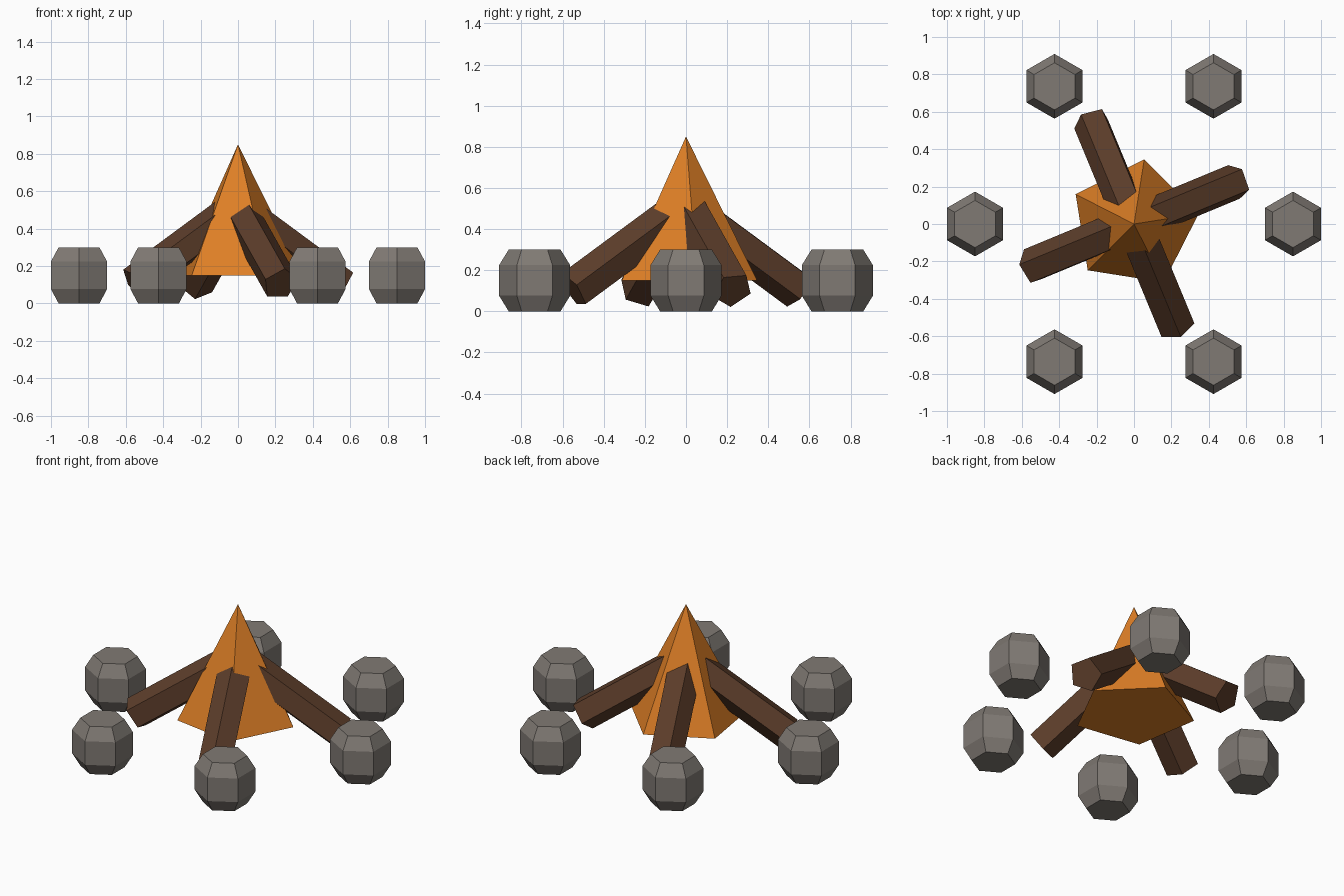
import bpy
import bmesh
from math import cos, sin, pi, radians
from mathutils import Vector

cube = bpy.data.objects.get("Cube")
if cube:
    bpy.data.objects.remove(cube, do_unlink=True)


def srgb(*rgb):
    return tuple((c / 255 / 12.92) if c < 10 else ((c / 255 + 0.055) / 1.055) ** 2.4 for c in rgb) + (1.0,)


def material(name, color):
    mat = bpy.data.materials.new(name)
    mat.use_nodes = True
    mat.diffuse_color = color
    mat.node_tree.nodes["Principled BSDF"].inputs["Base Color"].default_value = color
    return mat


stone_grey = material("stone grey", srgb(128, 122, 116))
bark_brown = material("bark brown", srgb(92, 61, 42))
flame_orange = material("flame orange", srgb(222, 127, 38))


def loft(name, rings, mat):
    """Flat-shaded solid through rings of points; a one-point ring is a tip."""
    bm = bmesh.new()
    rows = [[bm.verts.new(p) for p in ring] for ring in rings]
    for low, high in zip(rows, rows[1:]):
        n = len(low)
        for i in range(n):
            j = (i + 1) % n
            if len(high) == 1:
                bm.faces.new((low[i], low[j], high[0]))
            else:
                bm.faces.new((low[i], low[j], high[j], high[i]))
    for row in (rows[0], rows[-1]):
        if len(row) > 2:
            bm.faces.new(row)
    bmesh.ops.recalc_face_normals(bm, faces=bm.faces)
    mesh = bpy.data.meshes.new(name)
    bm.to_mesh(mesh)
    bm.free()
    mesh.materials.append(mat)
    obj = bpy.data.objects.new(name, mesh)
    bpy.context.collection.objects.link(obj)
    return obj


def ring(center, u, v, radius, sides, start):
    angles = [radians(start) + 2 * pi * i / sides for i in range(sides)]
    return [center + radius * (cos(a) * u + sin(a) * v) for a in angles]


X, Y, Z = Vector((1, 0, 0)), Vector((0, 1, 0)), Vector((0, 0, 1))

# Flame: five-sided pyramid
loft("flame", [ring(0.15 * Z, X, Y, 0.35, 5, 9), [0.85 * Z]], flame_orange)

# Logs: pentagonal prisms leaning inward, each with its own roll
tilt = radians(34.3)
for k, roll in enumerate((60, 68, 38, 18)):
    azimuth = pi / 8 + k * pi / 2
    outward = Vector((cos(azimuth), sin(azimuth), 0))
    side = Vector((-sin(azimuth), cos(azimuth), 0))
    axis = outward * cos(tilt) - Z * sin(tilt)
    up = outward * sin(tilt) + Z * cos(tilt)
    foot = outward * 0.597 + Z * 0.103
    ends = [ring(foot - axis * d, side, up, 0.1, 5, roll) for d in (0, 0.7)]
    loft(f"log_{k + 1}", ends, bark_brown)

# Stones: chamfered hexagonal blocks in a circle
profile = [(0.126, 0), (0.173, 0.076), (0.173, 0.224), (0.126, 0.3)]
for k in range(6):
    a = k * pi / 3
    stone = loft(f"stone_{k + 1}", [ring(z * Z, X, Y, r, 6, 30) for r, z in profile], stone_grey)
    stone.location = (0.85 * cos(a), 0.85 * sin(a), 0)
